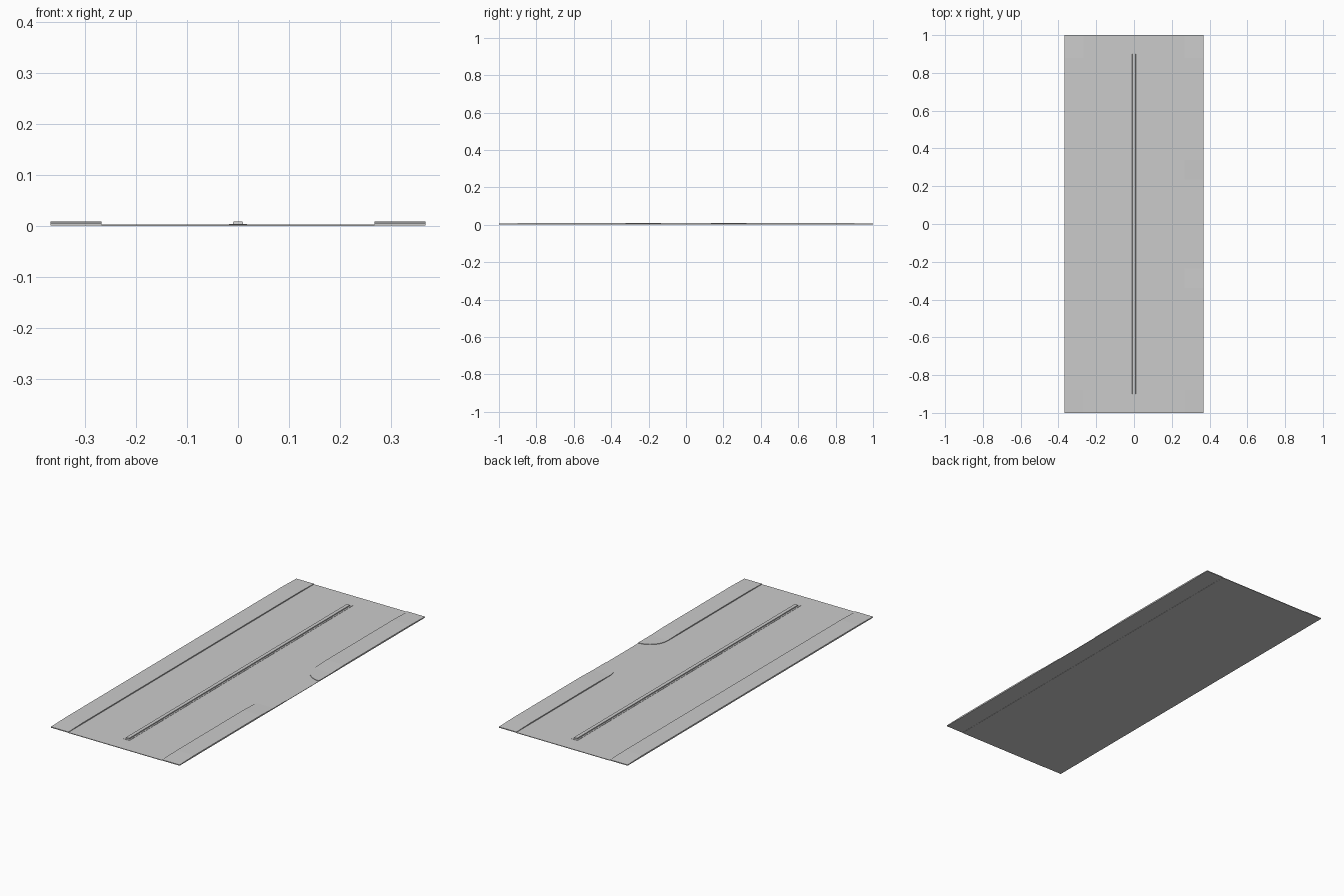
import bpy, bmesh, math

if "Cube" in bpy.data.objects:
    bpy.data.objects.remove(bpy.data.objects["Cube"])

ROAD_Z, LOW_Z, TOP_Z = 0.003, 0.0055, 0.0085
IN_X, OUT_X = 0.267, 0.367


def make_object(name, bm):
    bmesh.ops.recalc_face_normals(bm, faces=bm.faces)
    mesh = bpy.data.meshes.new(name)
    bm.to_mesh(mesh)
    bm.free()
    ob = bpy.data.objects.new(name, mesh)
    bpy.context.collection.objects.link(ob)
    return ob


def box(name, x0, x1, y0, y1, z0, z1, inset=0.0):
    bm = bmesh.new()
    rings = []
    for z, d in ((z0, 0), (z1, inset)):
        rings.append([bm.verts.new((x, y, z)) for x, y in (
            (x0 + d, y0 + d), (x1 - d, y0 + d), (x1 - d, y1 - d), (x0 + d, y1 - d))])
    bm.faces.new(rings[0])
    bm.faces.new(rings[1])
    for i in range(4):
        j = (i + 1) % 4
        bm.faces.new((rings[0][i], rings[0][j], rings[1][j], rings[1][i]))
    return make_object(name, bm)


def sidewalk(name, rows, side=1, flip=1):
    """Strip of kerb; rows are (y, inner x, top z)."""
    bm = bmesh.new()
    rings = []
    for y, xi, z in rows:
        rings.append([bm.verts.new((side * x, flip * y, h)) for x, h in (
            (xi, ROAD_Z), (OUT_X, ROAD_Z), (OUT_X, z), (xi, z))])
    for a, b in zip(rings, rings[1:]):
        for i in range(4):
            j = (i + 1) % 4
            bm.faces.new((a[i], a[j], b[j], b[i]))
    bm.faces.new(rings[0])
    bm.faces.new(rings[-1])
    bmesh.ops.remove_doubles(bm, verts=bm.verts, dist=1e-5)
    return make_object(name, bm)


# road slab
box("road", -IN_X, IN_X, -1, 1, 0, ROAD_Z)
box("sidewalk_bed", IN_X, OUT_X, -1, 1, 0.001, ROAD_Z)
box("sidewalk_bed_left", -OUT_X, -IN_X, -1, 1, 0.001, ROAD_Z)

# central divider with a wider low base
box("divider_base", -0.018, 0.018, -0.91, 0.91, ROAD_Z, 0.0042)
box("divider", -0.01, 0.01, -0.9, 0.9, 0.0042, TOP_Z, 0.001)

# unbroken left sidewalk, dipped at both ends
sidewalk("left_sidewalk", [(-1, IN_X, LOW_Z), (-0.88, IN_X, TOP_Z),
                           (0.88, IN_X, TOP_Z), (1, IN_X, LOW_Z)], side=-1)

# right sidewalks, with rounded corners dipping towards the side-street opening
corner = []
for i in range(9):
    a = math.radians(90 * (8 - i) / 8)
    corner.append((0.235 - 0.1 * math.cos(a), OUT_X - 0.099 * math.sin(a), LOW_Z))
rows = corner[::-1] + [(0.34, IN_X, TOP_Z), (0.88, IN_X, TOP_Z), (1, IN_X, LOW_Z)]
for label, flip in (("front", -1), ("back", 1)):
    sidewalk("right_sidewalk_" + label, rows, flip=flip)
